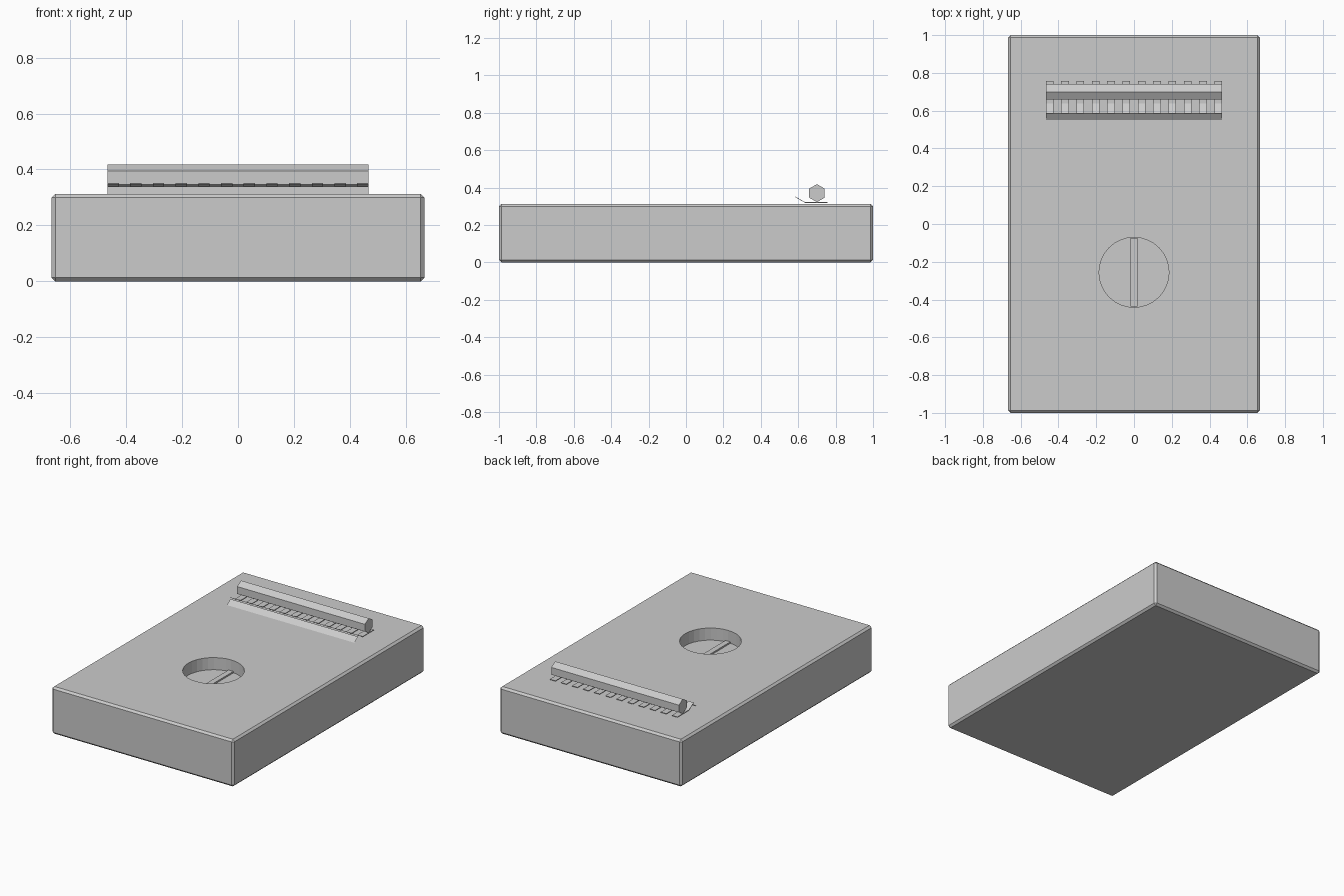
import bpy, bmesh, math
from mathutils import Matrix

if "Cube" in bpy.data.objects:
    bpy.data.objects.remove(bpy.data.objects["Cube"])


def make_object(name, bm):
    bmesh.ops.recalc_face_normals(bm, faces=bm.faces)
    mesh = bpy.data.meshes.new(name)
    bm.to_mesh(mesh)
    bm.free()
    obj = bpy.data.objects.new(name, mesh)
    bpy.context.collection.objects.link(obj)
    return obj


def box(name, size, centre):
    bm = bmesh.new()
    bmesh.ops.create_cube(bm, size=1)
    bmesh.ops.scale(bm, vec=size, verts=bm.verts)
    bmesh.ops.translate(bm, vec=centre, verts=bm.verts)
    return make_object(name, bm)


def cylinder(name, radius, depth, sides, matrix):
    bm = bmesh.new()
    bmesh.ops.create_cone(bm, cap_ends=True, segments=sides, radius1=radius,
                          radius2=radius, depth=depth, matrix=matrix)
    return make_object(name, bm)


def extrude_strip(bm, path, x0, x1):
    # sheet following a (y, z) path between two x positions
    rows = [[bm.verts.new((x, y, z)) for x in (x0, x1)] for y, z in path]
    for a, b in zip(rows, rows[1:]):
        bm.faces.new((a[0], a[1], b[1], b[0]))


def cut(target, cutter):
    mod = target.modifiers.new("cut", 'BOOLEAN')
    mod.operation = 'DIFFERENCE'
    mod.solver = 'EXACT'
    mod.object = cutter
    cutter.hide_render = True
    cutter.hide_set(True)


TOP = 0.312
HALF = 0.467
HOLE_Y = -0.256

# chamfered slab
body = box("body", (1.333, 2.0, TOP), (0, 0, TOP / 2))
bevel = body.modifiers.new("chamfer", 'BEVEL')
bevel.width = 0.013
bevel.segments = 1

# round recess
cut(body, cylinder("recess_cutter", 0.185, 0.16, 32,
                   Matrix.Translation((0, HOLE_Y, TOP))))

# low rib across the recess floor
box("recess_rib", (0.036, 0.364, 0.014), (0, HOLE_Y, TOP - 0.077))

# six-sided bar along x, flat on top
cylinder("hex_bar", 0.048, 2 * HALF, 6,
         Matrix.Translation((0, 0.70, 0.37)) @ Matrix.Rotation(math.pi / 2, 4, 'Y')
         @ Matrix.Rotation(math.pi / 2, 4, 'Z'))

# sloping lip in front of the bar
bm = bmesh.new()
extrude_strip(bm, [(0.55, 0.313), (0.588, 0.339)], -HALF, HALF)
make_object("front_lip", bm)

# comb of twelve bent tabs
bm = bmesh.new()
pitch = 2 * HALF / 23
for i in range(12):
    x = -HALF + 2 * i * pitch
    extrude_strip(bm, [(0.585, 0.35), (0.637, 0.32), (0.757, 0.32)], x, x + pitch)
tabs = make_object("comb_tabs", bm)
thick = tabs.modifiers.new("thickness", 'SOLIDIFY')
thick.thickness = 0.003
thick.offset = 0
